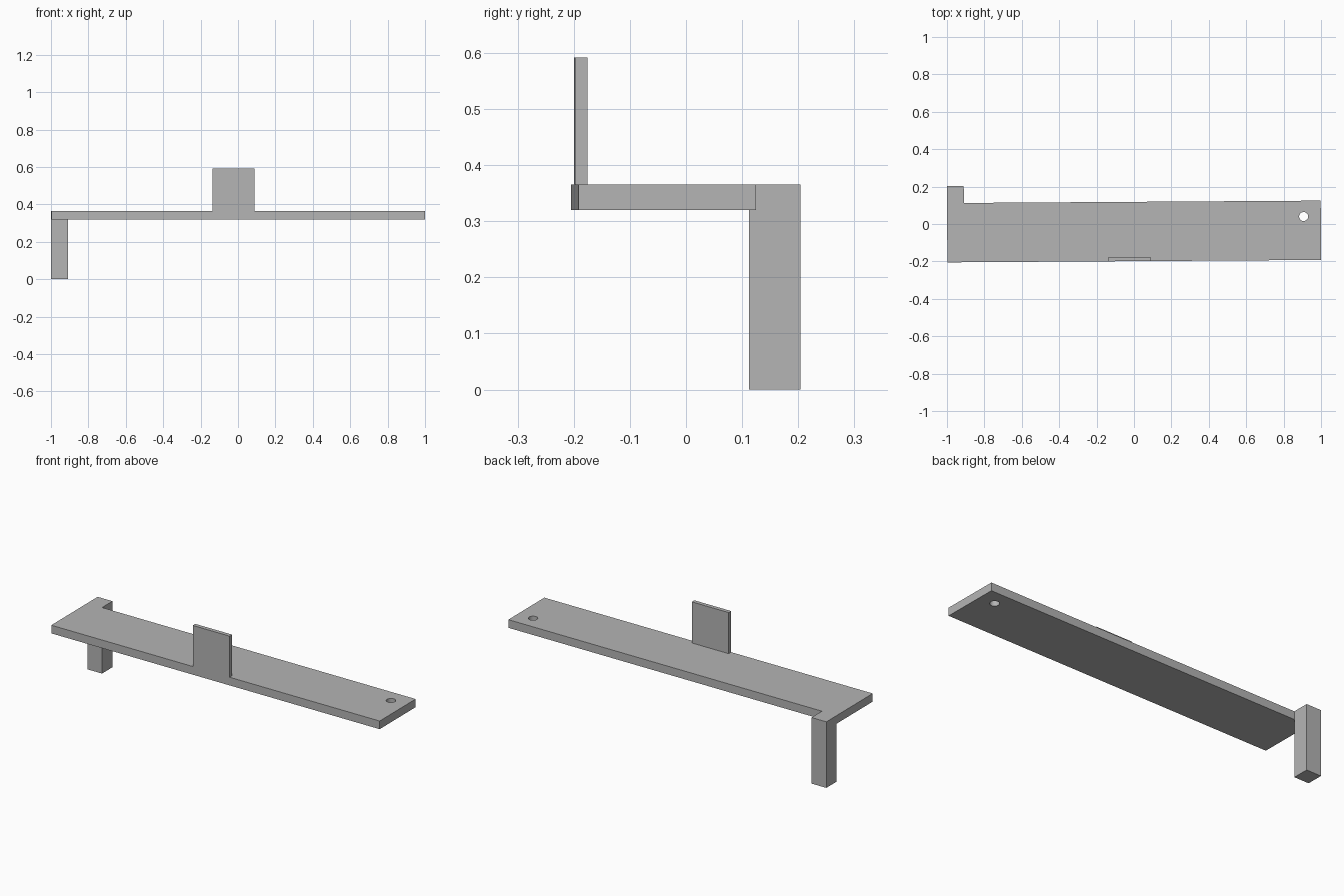
import bpy
import bmesh
from math import radians
from mathutils import Matrix

cube = bpy.data.objects.get("Cube")
if cube:
    bpy.data.objects.remove(cube, do_unlink=True)

# The whole bracket is turned very slightly about the vertical axis
TURN = Matrix.Rotation(0.0065, 4, 'Z')
LEFT, RIGHT = -0.999, 0.999
FRONT, BACK, TAB_BACK = -0.1985, 0.1185, 0.21
UNDER, TOP = 0.32, 0.365
LEG_EDGE = -0.909

grey = bpy.data.materials.new("plain grey")
grey.use_nodes = True
colour = (0.46, 0.46, 0.46, 1)
grey.diffuse_color = colour
grey.node_tree.nodes["Principled BSDF"].inputs["Base Color"].default_value = colour


def prism(name, outline, low, high):
    """Extrude a flat outline upwards from low to high."""
    bm = bmesh.new()
    base = bm.faces.new([bm.verts.new((x, y, low)) for x, y in outline])
    ext = bmesh.ops.extrude_face_region(bm, geom=[base], use_keep_orig=True)
    verts = [v for v in ext["geom"] if isinstance(v, bmesh.types.BMVert)]
    bmesh.ops.translate(bm, verts=verts, vec=(0, 0, high - low))
    bmesh.ops.recalc_face_normals(bm, faces=bm.faces)
    mesh = bpy.data.meshes.new(name)
    bm.to_mesh(mesh)
    bm.free()
    mesh.materials.append(grey)
    obj = bpy.data.objects.new(name, mesh)
    obj.matrix_world = TURN
    bpy.context.collection.objects.link(obj)
    return obj


def box(name, x0, x1, y0, y1, low, high):
    return prism(name, [(x0, y0), (x1, y0), (x1, y1), (x0, y1)], low, high)


# Long plate with a small ear at the back of its right end
plate = prism("plate", [(LEFT, FRONT), (RIGHT, FRONT), (RIGHT, BACK),
                        (LEG_EDGE, BACK), (LEG_EDGE, TAB_BACK), (LEFT, TAB_BACK)],
              UNDER, TOP)

# Round hole drilled through the left end
bpy.ops.mesh.primitive_cylinder_add(vertices=32, radius=0.024, depth=0.3,
                                    location=(0.907, 0.04, TOP))
drill = bpy.context.object
drill.name = "hole_cutter"
drill.data.materials.append(grey)
drill.hide_render = True
drill.display_type = 'WIRE'
cut = plate.modifiers.new("hole", 'BOOLEAN')
cut.operation = 'DIFFERENCE'
cut.solver = 'EXACT'
cut.object = drill
bpy.ops.object.select_all(action='DESELECT')
plate.select_set(True)
bpy.context.view_layer.objects.active = plate
bpy.ops.object.modifier_apply(modifier=cut.name)
bpy.data.objects.remove(drill, do_unlink=True)
bpy.ops.object.shade_smooth_by_angle(angle=radians(30))

# Square leg below the ear
box("leg", LEFT, LEG_EDGE, BACK, TAB_BACK, 0, UNDER)

# Thin upright tab, flush with the front edge of the plate
box("upright_tab", -0.138, 0.086, FRONT, FRONT + 0.022, TOP, 0.592)
